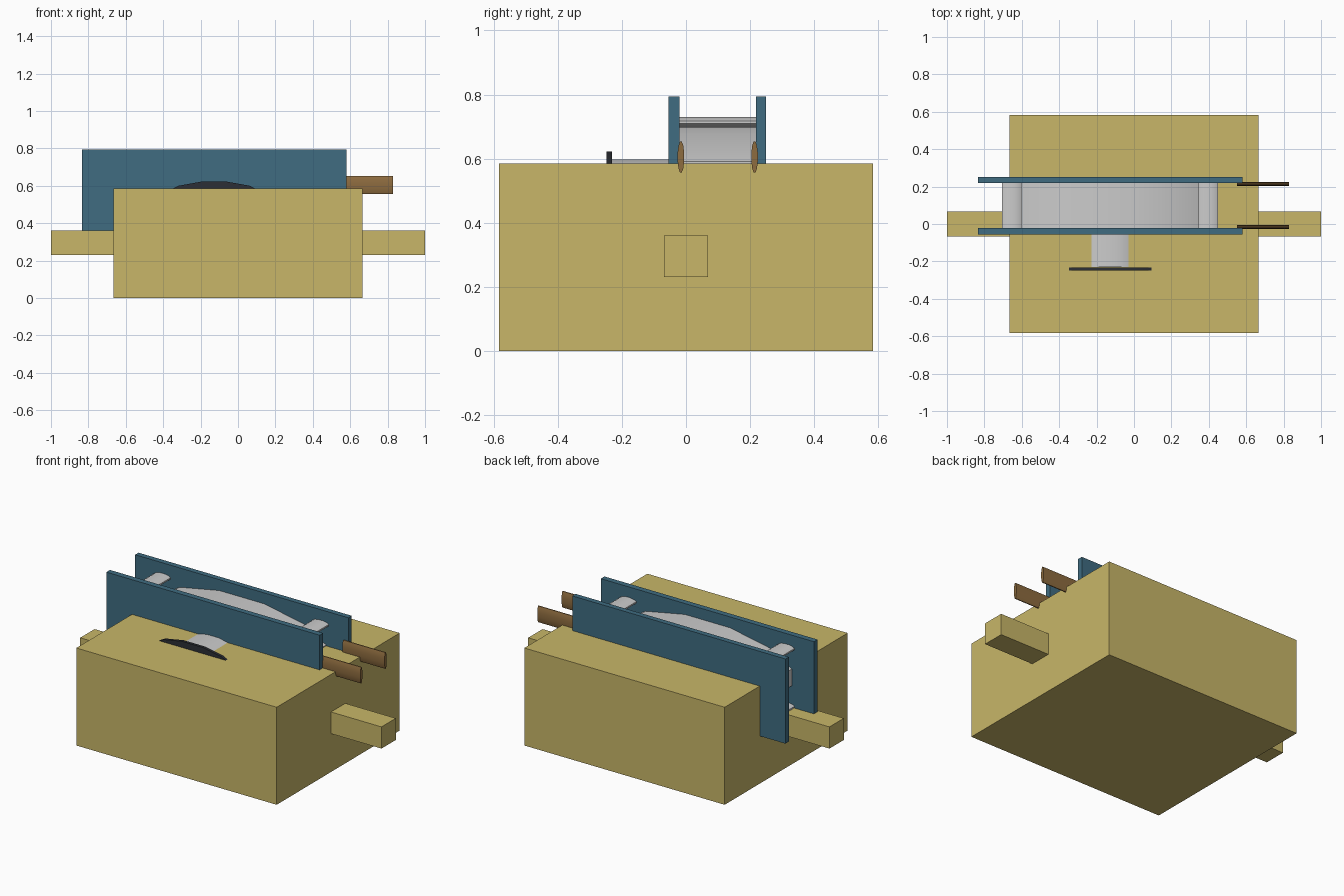
import bpy, math
from mathutils import Matrix

if "Cube" in bpy.data.objects:
    bpy.data.objects.remove(bpy.data.objects["Cube"])


def material(name, rgb):
    m = bpy.data.materials.new(name)
    m.diffuse_color = (*rgb, 1)
    m.use_nodes = True
    m.node_tree.nodes["Principled BSDF"].inputs["Base Color"].default_value = m.diffuse_color
    return m


SAND = material("sand", (0.58, 0.47, 0.14))
BLUE = material("blue", (0.05, 0.15, 0.22))
BROWN = material("brown", (0.27, 0.15, 0.05))
DARK = material("dark", (0.025, 0.028, 0.035))


def box(name, x, y, z, mat):
    """Box from (min, max) pairs."""
    bpy.ops.mesh.primitive_cube_add(size=1)
    ob = bpy.context.object
    ob.name = name
    ob.data.transform(Matrix.Translation([(a + b) / 2 for a, b in (x, y, z)])
                      @ Matrix.Diagonal([b - a for a, b in (x, y, z)] + [1]))
    ob.data.materials.append(mat)
    return ob


def oval(name, centre, radii, length, axis, mat=None, sides=12):
    """Flat-topped oval cylinder along 'X' or 'Y'; radii are (horizontal, vertical)."""
    bpy.ops.mesh.primitive_cylinder_add(vertices=sides, radius=1, depth=1)
    ob = bpy.context.object
    ob.name = name
    spin = Matrix.Rotation(math.pi / sides, 4, 'Z')
    if axis == 'Y':
        turn = Matrix.Rotation(math.pi / 2, 4, 'X')
        scale = (radii[0], length, radii[1], 1)
    else:
        turn = Matrix.Rotation(math.pi / 2, 4, 'Y')
        scale = (length, radii[0], radii[1], 1)
    ob.data.transform(Matrix.Translation(centre) @ Matrix.Diagonal(scale) @ turn @ spin)
    if mat:
        ob.data.materials.append(mat)
    bpy.ops.object.shade_smooth_by_angle(angle=math.radians(40))
    return ob


# Main block and the beam through it
box("block", (-0.665, 0.665), (-0.583, 0.583), (0, 0.585), SAND)
box("cross_beam", (-1, 1), (-0.068, 0.068), (0.23, 0.36), SAND)

# Pair of side plates
for name, y in (("front_plate", (-0.055, -0.021)), ("back_plate", (0.218, 0.25))):
    box(name, (-0.835, 0.58), y, (0.285, 0.793), BLUE)

# Drum and four corner spacers between the plates
CX, CZ, MY, GAP = -0.128, 0.54, 0.0985, 0.239
oval("drum", (CX, MY, CZ), (0.58, 0.194), GAP, 'Y')
for sx, side in ((-1, "left"), (1, "right")):
    for sz, level in ((-1, "lower"), (1, "upper")):
        oval(f"{level}_{side}_spacer", (CX + sx * 0.525, MY, CZ + sz * 0.1735),
             (0.0545, 0.0172), GAP, 'Y')

# Front axle with its dark end disc
oval("axle", (CX, -0.138, CZ), (0.155, 0.06), 0.186, 'Y')
oval("end_disc", (CX, -0.24, CZ), (0.272, 0.085), 0.017, 'Y', DARK)

# Two grips at the right end
for name, y in (("front_grip", -0.016), ("back_grip", 0.214)):
    oval(name, (0.69, y, 0.605), (0.0105, 0.0505), 0.28, 'X', BROWN)
